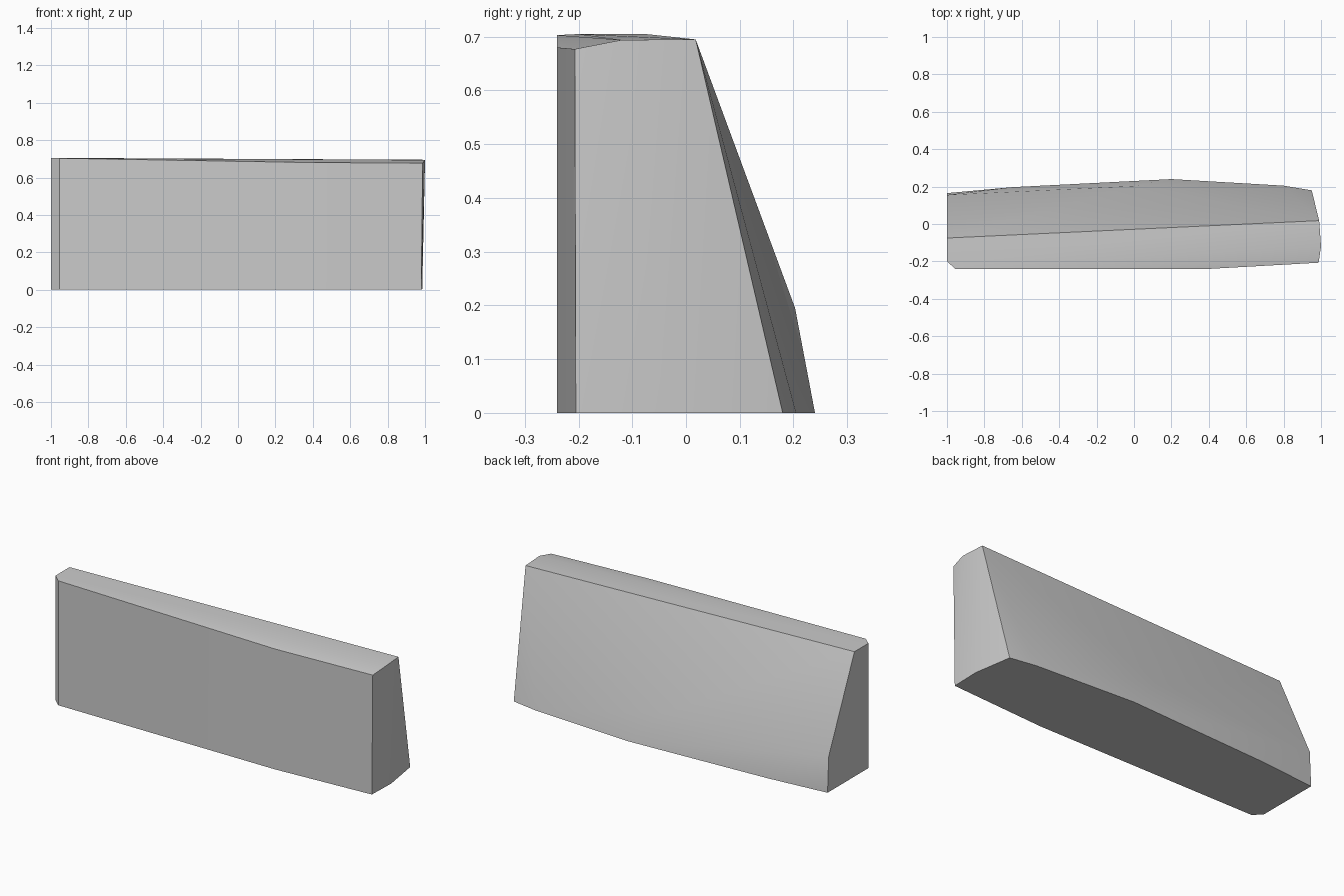
import bpy, bmesh, math

cube = bpy.data.objects.get("Cube")
if cube:
    bpy.data.objects.remove(cube, do_unlink=True)

stone = bpy.data.materials.new("plain_grey")
stone.use_nodes = True
GREY = (0.6, 0.6, 0.6, 1)
stone.diffuse_color = GREY
stone.node_tree.nodes["Principled BSDF"].inputs["Base Color"].default_value = GREY

# Footprint on the ground, counter-clockwise from the front left of the outline
base = [(-1, -.2), (-.955, -.24), (.4, -.24), (.98, -.205), (.985, -.04),
        (.95, .18), (.8, .205), (.2, .24), (-.65, .197), (-1, .165)]
# Bend low on the sloping back
bend = [(-1, .155, .2), (0, .203, .195)]
# Narrow top rim, dipping along the front
rim = [(-1, -.2, .705), (-.955, -.24, .703), (.4, -.24, .68), (.987, -.207, .677),
       (1, -.12, .694), (.99, .018, .695), (-1, -.075, .705)]

# Faceted slab wrapped around those outlines
bm = bmesh.new()
for p in [(x, y, 0) for x, y in base] + bend + rim:
    bm.verts.new(p)
hull = bmesh.ops.convex_hull(bm, input=bm.verts)
loose = [v for v in bm.verts if not v.link_faces]
bmesh.ops.delete(bm, geom=loose, context='VERTS')
bmesh.ops.dissolve_limit(bm, angle_limit=math.radians(0.5),
                         verts=bm.verts, edges=bm.edges)
bmesh.ops.recalc_face_normals(bm, faces=bm.faces)

mesh = bpy.data.meshes.new("slab")
bm.to_mesh(mesh)
bm.free()
mesh.materials.append(stone)
slab = bpy.data.objects.new("slab", mesh)
bpy.context.collection.objects.link(slab)

# Soft shading with crisp main edges
bpy.context.view_layer.objects.active = slab
slab.select_set(True)
bpy.ops.object.shade_smooth_by_angle(angle=math.radians(30))
